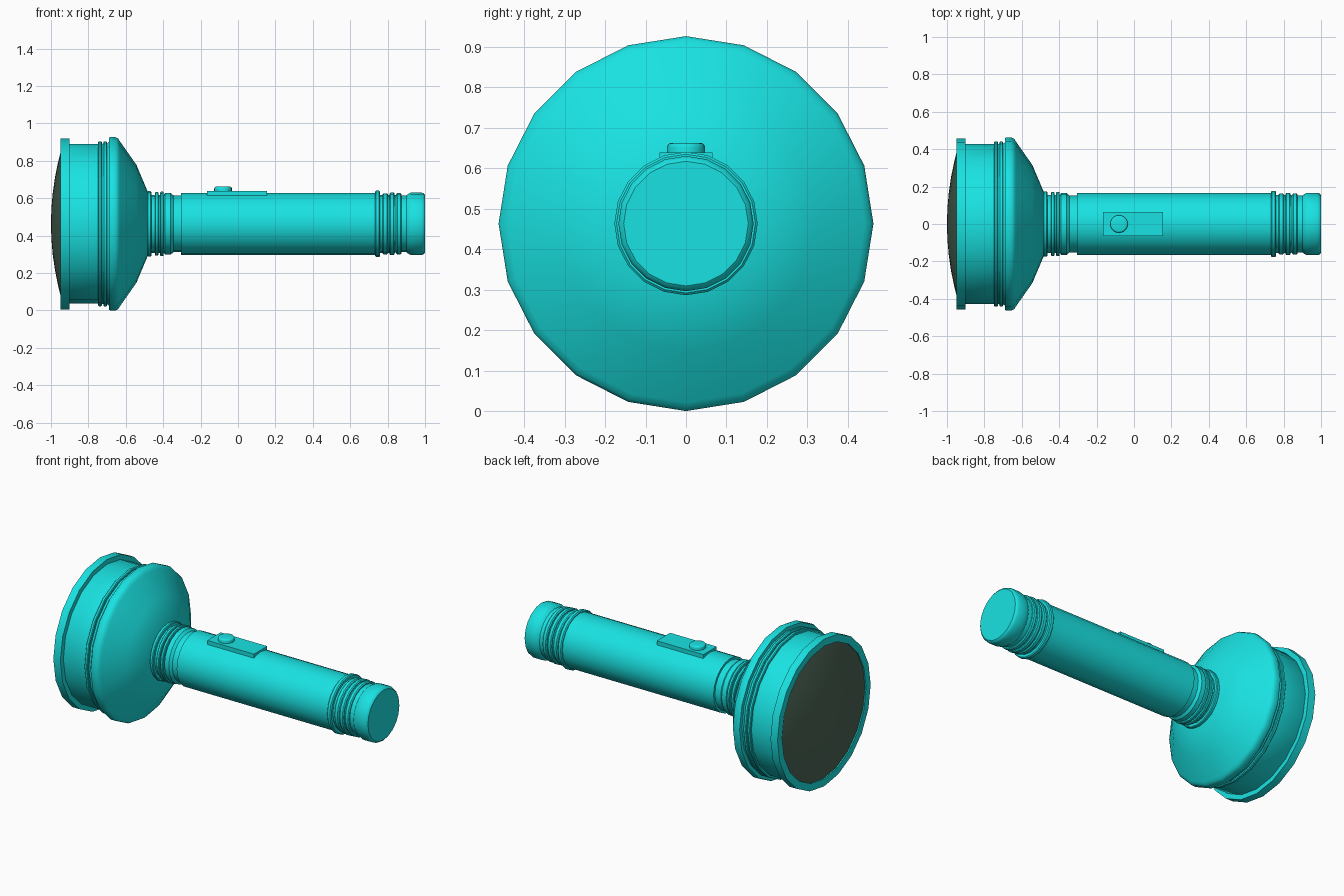
import bpy, bmesh, math

if "Cube" in bpy.data.objects:
    bpy.data.objects.remove(bpy.data.objects["Cube"])

AXIS_Z = 0.463
SIDES = 20


def material(name, color):
    m = bpy.data.materials.new(name)
    m.diffuse_color = color
    m.use_nodes = True
    m.node_tree.nodes["Principled BSDF"].inputs["Base Color"].default_value = m.diffuse_color
    return m


CYAN = material("cyan_plastic", (0.01, 0.76, 0.76, 1))
GLASS = material("dark_lens", (0.07, 0.13, 0.09, 1))


def finish(bm, name, mat, angle=35):
    bmesh.ops.recalc_face_normals(bm, faces=bm.faces)
    mesh = bpy.data.meshes.new(name)
    bm.to_mesh(mesh)
    bm.free()
    ob = bpy.data.objects.new(name, mesh)
    bpy.context.collection.objects.link(ob)
    mesh.materials.append(mat)
    bpy.ops.object.select_all(action='DESELECT')
    ob.select_set(True)
    bpy.context.view_layer.objects.active = ob
    bpy.ops.object.shade_smooth_by_angle(angle=math.radians(angle))
    return ob


def lathe(name, profile, mat=CYAN, closed=False):
    """Revolve (x, radius) points around the long axis, a vertex at the top."""
    bm = bmesh.new()
    rings = []
    for x, r in profile:
        if r == 0:
            rings.append([bm.verts.new((x, 0, AXIS_Z))] * SIDES)
        else:
            rings.append([bm.verts.new((x, r * math.sin(2 * math.pi * i / SIDES),
                                        AXIS_Z + r * math.cos(2 * math.pi * i / SIDES)))
                          for i in range(SIDES)])
    pairs = list(zip(rings, rings[1:]))
    if closed:
        pairs.append((rings[-1], rings[0]))
    for a, b in pairs:
        for i in range(SIDES):
            j = (i + 1) % SIDES
            bm.faces.new(list(dict.fromkeys((a[i], a[j], b[j], b[i]))))
    return finish(bm, name, mat)


def ridge(x0, x1, low, high):
    """Profile points of one softly rounded raised band."""
    c = (x1 - x0) * 0.2
    return [(x0, low), (x0, high - c), (x0 + c, high), (x1 - c, high), (x1, high - c), (x1, low)]


# Domed lens and the bezel ring that holds it
lens_r = 0.415
lathe("lens", [(-1 + 0.06 * t * t, lens_r * t) for t in (0, 0.2, 0.4, 0.6, 0.8, 0.92, 1)], GLASS)
lathe("bezel_ring", [(-0.93, 0.412), (-0.948, 0.412), (-0.948, 0.457),
                     (-0.90, 0.457), (-0.90, 0.412)], closed=True)

# Head: barrel, two thin bands, flange and curved cone
lathe("head", [(-0.93, 0.412), (-0.905, 0.427), (-0.75, 0.427)]
      + ridge(-0.748, -0.728, 0.427, 0.441)
      + ridge(-0.720, -0.700, 0.430, 0.441)
      + [(-0.69, 0.437), (-0.69, 0.460), (-0.683, 0.463), (-0.655, 0.463), (-0.641, 0.456),
         (-0.632, 0.442), (-0.543, 0.315), (-0.484, 0.175), (-0.484, 0.14)])

# Ribbed neck
lathe("neck", [(-0.49, 0.15)]
      + ridge(-0.485, -0.463, 0.155, 0.175)
      + ridge(-0.445, -0.425, 0.155, 0.170)
      + ridge(-0.416, -0.397, 0.155, 0.172)
      + [(-0.39, 0.165), (-0.36, 0.165), (-0.345, 0.152), (-0.30, 0.152)])

# Handle tube
lathe("handle", [(-0.305, 0.14), (-0.305, 0.166), (0.735, 0.166), (0.735, 0.14)])

# Ribbed tail cap
lathe("tail_cap", [(0.73, 0.15)]
      + ridge(0.732, 0.760, 0.155, 0.177)
      + ridge(0.772, 0.802, 0.155, 0.163)
      + ridge(0.810, 0.838, 0.155, 0.167)
      + ridge(0.846, 0.874, 0.152, 0.164)
      + [(0.90, 0.152), (0.915, 0.163), (0.925, 0.167), (0.982, 0.167),
         (0.994, 0.162), (1.0, 0.154), (1.0, 0)])

# Switch plate
bm = bmesh.new()
bmesh.ops.create_cube(bm, size=1)
for v in bm.verts:
    v.co = (v.co.x * 0.32 - 0.005, v.co.y * 0.13, 0.622 + v.co.z * 0.034)
finish(bm, "switch_plate", CYAN)

# Round push button with a softened top edge
bm = bmesh.new()
bmesh.ops.create_cone(bm, cap_ends=True, segments=SIDES, radius1=0.047, radius2=0.047, depth=0.032)
top = [e for e in bm.edges if all(v.co.z > 0 for v in e.verts)]
bmesh.ops.bevel(bm, geom=top, offset=0.01, segments=3, profile=0.5, affect='EDGES')
bmesh.ops.translate(bm, verts=bm.verts, vec=(-0.08, 0, 0.646))
finish(bm, "switch_button", CYAN)
